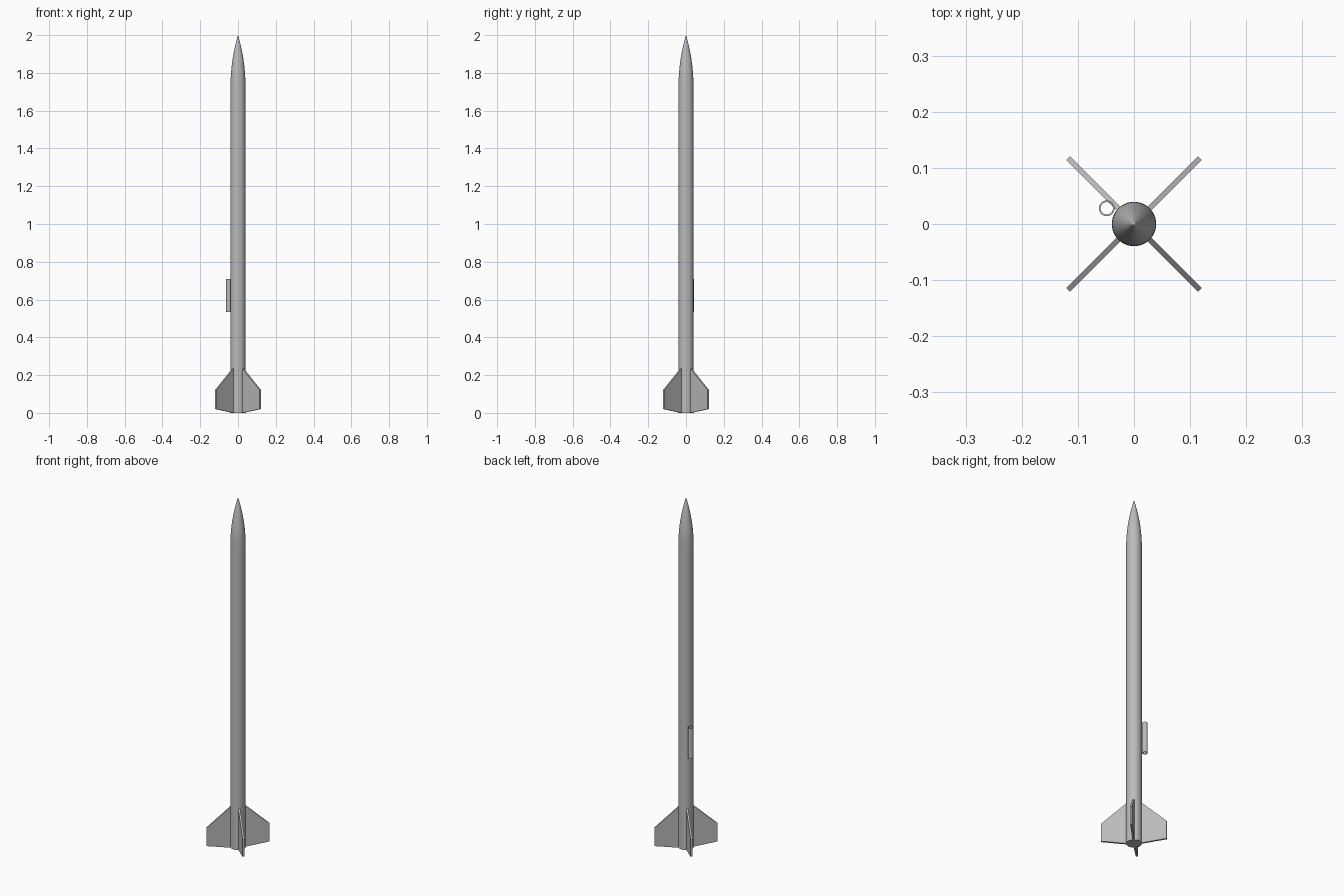
import bpy, bmesh, math
from mathutils import Matrix

cube = bpy.data.objects.get("Cube")
if cube:
    bpy.data.objects.remove(cube, do_unlink=True)

RADIUS = 0.0395
SHOULDER = 1.73
TOP = 2.0

grey = bpy.data.materials.new("plain_grey")
colour = (0.5, 0.5, 0.5, 1)
grey.diffuse_color = colour
grey.use_nodes = True
grey.node_tree.nodes["Principled BSDF"].inputs["Base Color"].default_value = colour


def add_object(name, bm, smooth=False):
    bmesh.ops.recalc_face_normals(bm, faces=bm.faces)
    mesh = bpy.data.meshes.new(name)
    bm.to_mesh(mesh)
    bm.free()
    mesh.materials.append(grey)
    obj = bpy.data.objects.new(name, mesh)
    bpy.context.collection.objects.link(obj)
    if smooth:
        bpy.ops.object.select_all(action="DESELECT")
        obj.select_set(True)
        bpy.context.view_layer.objects.active = obj
        bpy.ops.object.shade_smooth_by_angle(angle=math.radians(35))
    return obj


def lathe(name, profile, steps=64, closed=False):
    """Spin an (r, z) profile around the z axis."""
    bm = bmesh.new()
    verts = [bm.verts.new((r, 0, z)) for r, z in profile]
    edges = [bm.edges.new(pair) for pair in zip(verts, verts[1:])]
    if closed:
        edges.append(bm.edges.new((verts[-1], verts[0])))
    bmesh.ops.spin(bm, geom=verts + edges, cent=(0, 0, 0), axis=(0, 0, 1),
                   angle=math.tau, steps=steps, use_duplicate=False)
    bmesh.ops.remove_doubles(bm, verts=bm.verts, dist=1e-5)
    return add_object(name, bm, smooth=True)


# Straight body tube with a closed base
lathe("body_tube", [(0, 0), (RADIUS, 0), (RADIUS, SHOULDER)])

# Pointed nose, a circular arc tangent to the tube
length = TOP - SHOULDER
arc = (RADIUS ** 2 + length ** 2) / (2 * RADIUS)
nose = []
for i in range(25):
    h = length * i / 24
    nose.append((max(0, math.sqrt(arc ** 2 - h ** 2) + RADIUS - arc), SHOULDER + h))
lathe("nose_cone", nose)

# Four flat swept fins on the diagonals
outline = [(0.036, 0.0), (0.166, 0.02), (0.166, 0.122), (0.036, 0.237)]
THICK = 0.01
names = ["back_left_fin", "back_right_fin", "front_right_fin", "front_left_fin"]
for i, name in enumerate(names):
    bm = bmesh.new()
    face = bm.faces.new([bm.verts.new((r, -THICK / 2, z)) for r, z in outline])
    side = bmesh.ops.extrude_face_region(bm, geom=[face])
    moved = [g for g in side["geom"] if isinstance(g, bmesh.types.BMVert)]
    bmesh.ops.translate(bm, verts=moved, vec=(0, THICK, 0))
    turn = Matrix.Rotation(math.radians(45 + 90 * i), 3, "Z")
    bmesh.ops.rotate(bm, verts=bm.verts, cent=(0, 0, 0), matrix=turn)
    add_object(name, bm)

# Hollow launch guide tube on the back right of the body
guide = lathe("launch_guide", [(0.014, 0.533), (0.014, 0.708),
                               (0.011, 0.708), (0.011, 0.533)], 32, closed=True)
guide.location = (-0.0485, 0.028, 0)
